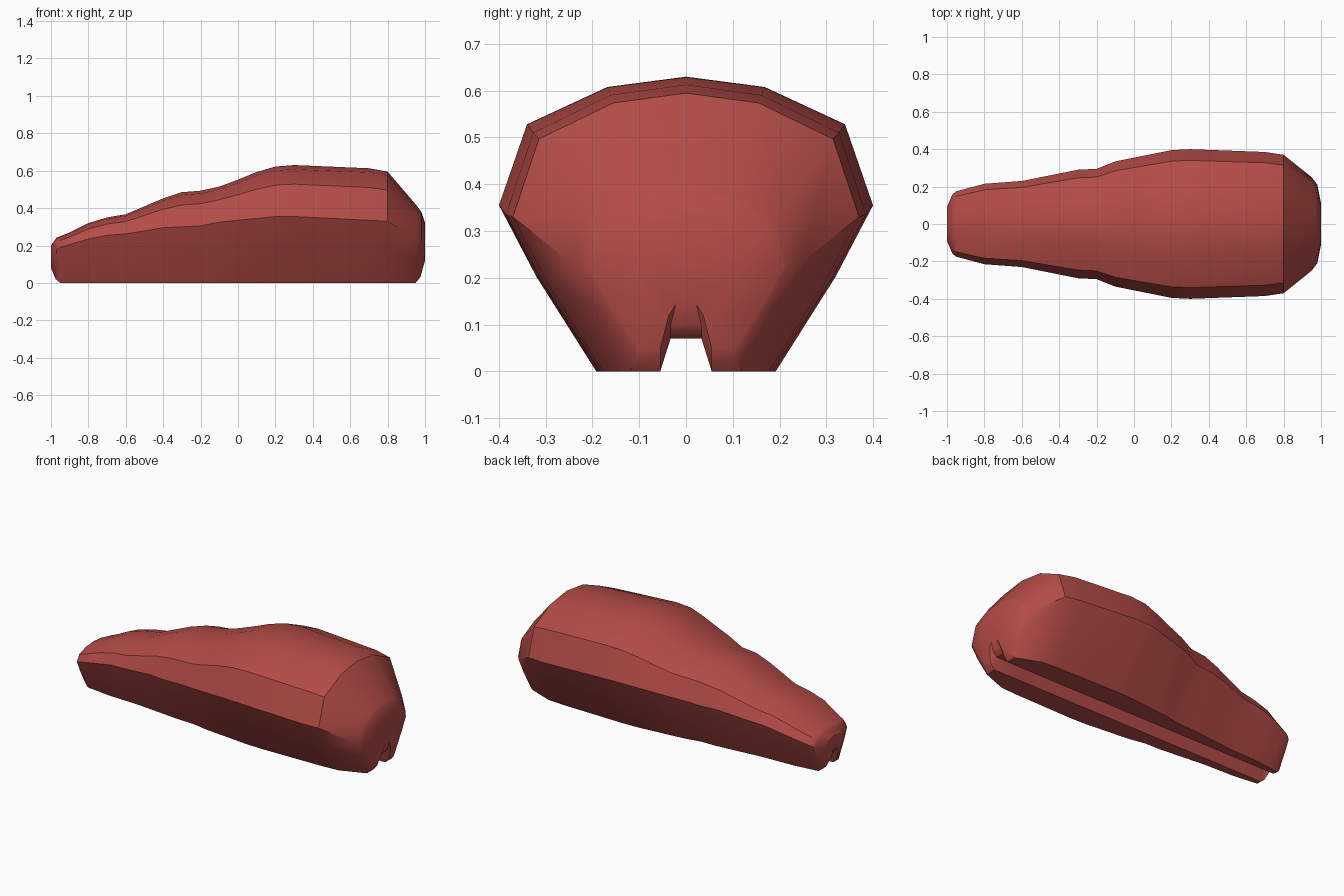
import bpy, bmesh, math

default = bpy.data.objects.get("Cube")
if default:
    bpy.data.objects.remove(default, do_unlink=True)

# Outline curves along the body: (x, value)
TOP = [(-1, .2), (-.97, .242), (-.9, .27), (-.8, .32), (-.7, .35), (-.6, .367),
       (-.4, .452), (-.3, .485), (-.2, .493), (-.1, .515), (0, .552), (.1, .593),
       (.2, .622), (.3, .63), (.7, .613), (.8, .595), (.95, .42), (.98, .38), (1, .32)]
HALF_WIDTH = [(-1, .09), (-.97, .16), (-.95, .175), (-.8, .215), (-.6, .23), (-.3, .29),
              (-.2, .295), (-.1, .335), (.2, .395), (.3, .4), (.7, .385),
              (.8, .37), (.95, .25), (.98, .21), (1, .11)]
RIDGE = [(-1, .16), (-.95, .19), (-.8, .235), (-.7, .255), (-.6, .262), (-.4, .295),
         (-.2, .305), (-.1, .325), (.2, .355), (.3, .355), (.8, .33), (.95, .235), (1, .22)]
BASE = [(-1, .08), (-.975, .02), (-.95, 0), (.95, 0), (.975, .03), (1, .12)]


def sample(curve, x):
    for (x0, v0), (x1, v1) in zip(curve, curve[1:]):
        if x <= x1:
            return v0 + (v1 - v0) * (x - x0) / (x1 - x0)
    return curve[-1][1]


def section(x):
    """Closed cross-section, mirrored about the centre plane."""
    top, wide, ridge, base = (sample(c, x) for c in (TOP, HALF_WIDTH, RIDGE, BASE))
    rise, drop = top - ridge, ridge - base
    foot = .48 * wide
    slot = min(.055, .7 * foot)
    roof = min(.07 + .6 * base, base + .07)
    half = [(.42 * wide, ridge + .92 * rise), (.85 * wide, ridge + .63 * rise),
            (wide, ridge), (.8 * wide, base + .57 * drop), (foot, base),
            (slot, base), (.6 * slot, roof)]
    mirrored = [(-y, z) for y, z in reversed(half)]
    return [(x, y, z) for y, z in [(0, top)] + half + mirrored]


# Body shell: loft through every station, closed at both ends
bm = bmesh.new()
stations = sorted({x for c in (TOP, HALF_WIDTH, RIDGE, BASE) for x, _ in c})
rings = [[bm.verts.new(p) for p in section(x)] for x in stations]
for a, b in zip(rings, rings[1:]):
    for i in range(len(a)):
        j = (i + 1) % len(a)
        bm.faces.new((a[i], a[j], b[j], b[i]))
bm.faces.new(rings[0])
bm.faces.new(rings[-1])
bmesh.ops.recalc_face_normals(bm, faces=bm.faces)
mesh = bpy.data.meshes.new("body_shell")
bm.to_mesh(mesh)
bm.free()

body = bpy.data.objects.new("body_shell", mesh)
bpy.context.collection.objects.link(body)

red = bpy.data.materials.new("brick red")
red.use_nodes = True
colour = (.456, .072, .063, 1)
red.diffuse_color = colour
red.node_tree.nodes["Principled BSDF"].inputs["Base Color"].default_value = colour
mesh.materials.append(red)

# Soft shading with crisp ridges
bpy.context.view_layer.objects.active = body
body.select_set(True)
bpy.ops.object.shade_smooth_by_angle(angle=math.radians(32))
